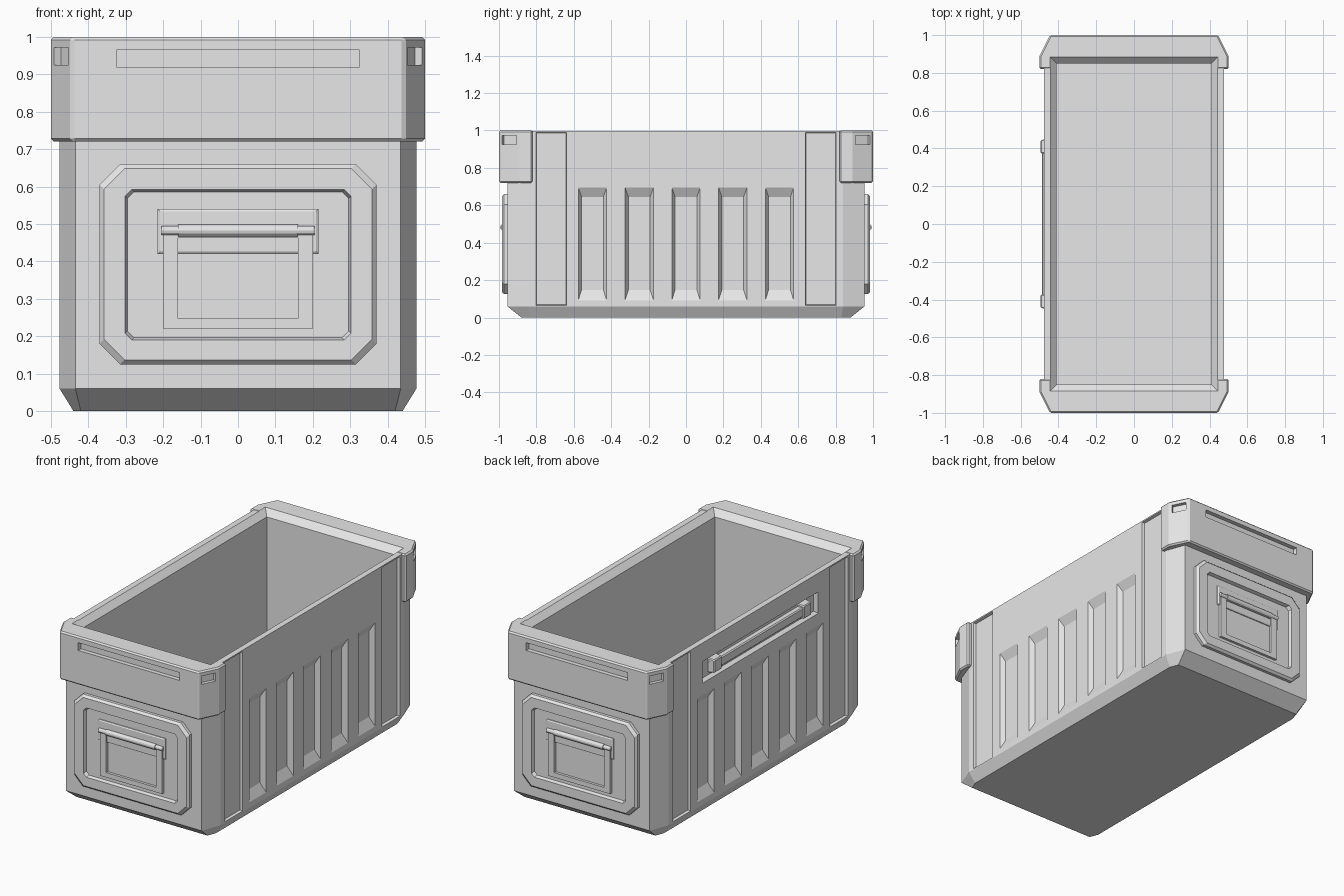
import bpy, bmesh, math
from mathutils import Matrix, Vector

if "Cube" in bpy.data.objects:
    bpy.data.objects.remove(bpy.data.objects["Cube"], do_unlink=True)

grey = bpy.data.materials.new("painted_grey")
grey.use_nodes = True
grey.diffuse_color = (0.8, 0.8, 0.8, 1)
grey.node_tree.nodes["Principled BSDF"].inputs["Base Color"].default_value = (0.8, 0.8, 0.8, 1)


def loft(name, rings, turn=0):
    """Closed solid through rings of points, turned about z."""
    bm = bmesh.new()
    loops = [[bm.verts.new(p) for p in r] for r in rings]
    n = len(loops[0])
    for a, b in zip(loops, loops[1:]):
        for i in range(n):
            j = (i + 1) % n
            bm.faces.new((a[i], a[j], b[j], b[i]))
    bm.faces.new(loops[0][::-1])
    bm.faces.new(loops[-1])
    bmesh.ops.recalc_face_normals(bm, faces=bm.faces)
    bm.transform(Matrix.Rotation(math.radians(turn), 4, 'Z'))
    me = bpy.data.meshes.new(name)
    bm.to_mesh(me)
    bm.free()
    me.materials.append(grey)
    ob = bpy.data.objects.new(name, me)
    bpy.context.collection.objects.link(ob)
    return ob


def octagon(hx, hy, cx, cy):
    """Rectangle outline with cut corners."""
    return [(hx, cy - hy), (hx, hy - cy), (hx - cx, hy), (cx - hx, hy),
            (-hx, hy - cy), (-hx, cy - hy), (cx - hx, -hy), (hx - cx, -hy)]


def rect(hx, hy, z):
    return [(-hx, -hy, z), (hx, -hy, z), (hx, hy, z), (-hx, hy, z)]


def plate(name, turn, u, half, z0, z1, levels, cut=0):
    """Upright plate facing outwards; levels are (distance, inset) pairs."""
    zc, h = (z0 + z1) / 2, (z1 - z0) / 2
    rings = []
    for d, inset in levels:
        if cut:
            pts = octagon(half - inset, h - inset, cut, cut)
        else:
            pts = [p[:2] for p in rect(half - inset, h - inset, 0)]
        rings.append([(u + a, -d, zc + b) for a, b in pts])
    return loft(name, rings, turn)


def apply(ob, mod):
    with bpy.context.temp_override(object=ob, active_object=ob, selected_objects=[ob]):
        bpy.ops.object.modifier_apply(modifier=mod.name)


def carve(ob, cutters):
    for c in cutters:
        m = ob.modifiers.new("carve", 'BOOLEAN')
        m.operation, m.solver, m.object = 'DIFFERENCE', 'EXACT', c
        bpy.context.view_layer.update()
        apply(ob, m)
        bpy.data.objects.remove(c, do_unlink=True)


def bevel(ob, width):
    m = ob.modifiers.new("edge", 'BEVEL')
    m.width, m.segments = width, 1
    apply(ob, m)


def interior():
    return loft("interior_cutter", [rect(0.41, 0.85, 0.05), rect(0.41, 0.85, 0.965),
                                    rect(0.445, 0.885, 1.0), rect(0.445, 0.885, 1.1)])


# Container shell with sloped foot and cut corners
shell = loft("container_shell", [
    [(x, y, z) for x, y in octagon(hx, hy, cx, cy)]
    for hx, hy, cx, cy, z in ((0.44, 0.88, 0.02, 0.05, 0), (0.477, 0.955, 0.042, 0.115, 0.06),
                              (0.477, 0.955, 0.042, 0.115, 0.998))])
cutters = [interior()]
for turn in (90, -90):
    # Pressed side flutes
    for i in range(-2, 3):
        cutters.append(loft("flute_cutter", [
            [(i * 0.25 + a, -d, b) for a, b in ((-w, lo), (w, lo), (w, hi), (-w, hi))]
            for d, w, lo, hi in ((0.45, 0.058, 0.148, 0.645), (0.477, 0.076, 0.092, 0.695),
                                 (0.52, 0.076, 0.092, 0.695))], turn))
    # Vertical corner channels
    for u in (-0.72, 0.72):
        cutters.append(plate("channel_cutter", turn, u, 0.082, 0.065, 0.99,
                             ((0.462, 0.004), (0.477, 0), (0.52, 0))))
# Handle recess on the right side
cutters.append(plate("grip_cutter", -90, 0, 0.53, 0.765, 0.89,
                     ((0.455, 0.012), (0.477, 0), (0.52, 0))))
carve(shell, cutters)

# Side grip: wedge-ended bar with heavier end blocks
grip = loft("side_grip", [[(a, -d, z) for a, d in ((-0.45, 0.45), (0.45, 0.45), (0.45, 0.47),
                                                  (0.42, 0.488), (-0.42, 0.488), (-0.45, 0.47))]
                          for z in (0.805, 0.86)], -90)
bevel(grip, 0.006)
for u in (-0.41, 0.41):
    bevel(plate("grip_end", -90, u, 0.04, 0.79, 0.875, ((0.45, 0), (0.494, 0.005))), 0.005)

for end, turn in (("front", 0), ("back", 180)):
    # Reinforced top collar wrapping each end
    outline = [(-0.5, -0.82), (-0.5, -0.89), (-0.445, -1), (0.445, -1), (0.5, -0.89), (0.5, -0.82)]
    collar = loft(end + "_collar", [[(x, y, z) for x, y in outline] for z in (0.72, 1.0)], turn)
    bevel(collar, 0.008)
    slots = [interior(), plate("slot_cutter", turn, 0, 0.325, 0.92, 0.965, ((0.975, 0), (1.05, 0)))]
    for s in (1, -1):
        slots.append(plate("hole_cutter", turn + s * 63.43, s * -0.634, 0.042, 0.925, 0.972,
                           ((0.825, 0), (0.9, 0))))
    carve(collar, slots)

    # Raised end frame with sunken field
    frame = plate(end + "_frame", turn, 0, 0.37, 0.125, 0.66,
                  ((0.94, 0), (0.972, 0), (0.985, 0.012)), 0.055)
    carve(frame, [plate("field_cutter", turn, 0, 0.302, 0.19, 0.592,
                        ((0.965, 0.006), (0.985, 0), (1.05, 0)), 0.018)])

    # Hinge bracket and drop handle
    plate(end + "_hinge_bracket", turn, 0, 0.215, 0.42, 0.54, ((0.955, 0), (0.97, 0), (0.974, 0.006)))
    handle = plate(end + "_handle", turn, 0, 0.2, 0.22, 0.49, ((0.96, 0), (0.98, 0)))
    carve(handle, [plate("handle_cutter", turn, 0, 0.16, 0.248, 0.463, ((0.9, 0), (1.05, 0)))])
    circle = [(math.cos(k * math.pi / 6), math.sin(k * math.pi / 6)) for k in range(12)]
    for part, half, r in (("hinge_bar", 0.205, 0.012), ("hinge_sleeve", 0.16, 0.016)):
        loft(end + "_" + part, [[(x, -0.978 + r * a, 0.482 + r * b) for a, b in circle]
                                for x in (-half, half)], turn)
